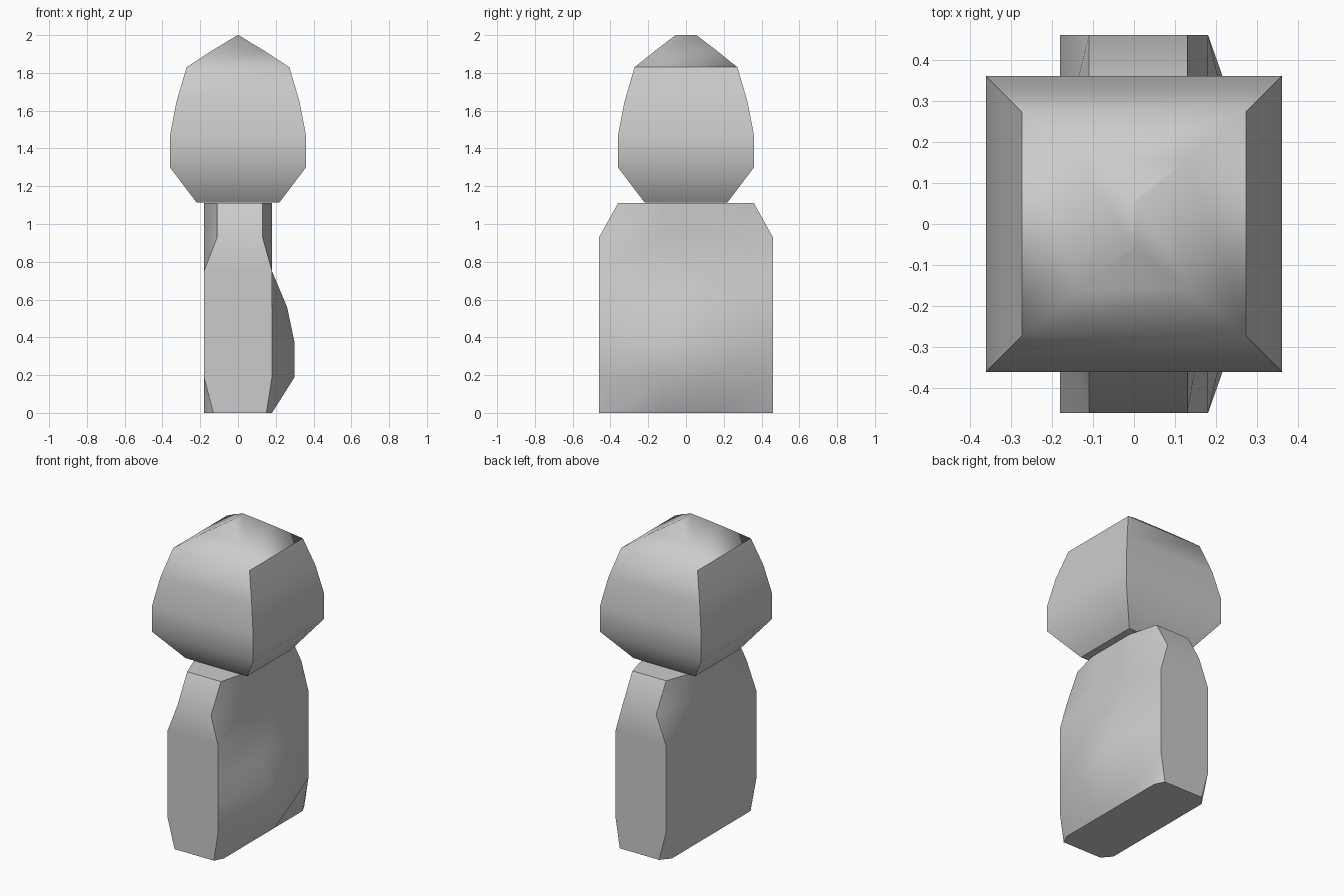
import bpy, bmesh, math

if "Cube" in bpy.data.objects:
    bpy.data.objects.remove(bpy.data.objects["Cube"])


def loft(name, rings, sharp_deg, soft_above=99):
    """Skin stacked rings, cap both ends, keep hard edges sharp."""
    bm = bmesh.new()
    loops = [[bm.verts.new(p) for p in r] for r in rings]
    n = len(loops[0])
    for a, b in zip(loops, loops[1:]):
        for i in range(n):
            j = (i + 1) % n
            bm.faces.new((a[i], a[j], b[j], b[i]))
    bm.faces.new(loops[0][::-1])
    bm.faces.new(loops[-1])
    bmesh.ops.remove_doubles(bm, verts=bm.verts, dist=0.0005)
    bmesh.ops.recalc_face_normals(bm, faces=bm.faces)
    for f in bm.faces:
        f.smooth = True
    for e in bm.edges:
        soft = max(v.co.z for v in e.verts) > soft_above
        e.smooth = soft or e.calc_face_angle(0) < math.radians(sharp_deg)
    me = bpy.data.meshes.new(name)
    bm.to_mesh(me)
    bm.free()
    ob = bpy.data.objects.new(name, me)
    bpy.context.collection.objects.link(ob)
    return ob


# Head: square rings ending in a short roof ridge along y
head_profile = [(0.22, 0.22, 1.115), (0.36, 0.36, 1.30), (0.36, 0.36, 1.47),
                (0.325, 0.325, 1.65), (0.272, 0.272, 1.83),
                (0.135, 0.16, 1.92), (0.0, 0.055, 2.0)]
rings = [[(-x, -y, z), (x, -y, z), (x, y, z), (-x, y, z)] for x, y, z in head_profile]
# the ridge ring collapses to a line, so leave it a hair wide
rings[-1] = [(math.copysign(0.002, s), y, z) for s, (x, y, z) in zip((-1, 1, 1, -1), rings[-1])]
loft("head", rings, 40, 1.9)


# Body: narrow slab with cut corners and a belly bulging to +x
# z, half depth, left corner x, right corner x, chamfer end y, belly x, belly half depth
levels = [(0.00, 0.46, -0.13, 0.15, 0.40, 0.18, 0.12),
          (0.19, 0.46, -0.18, 0.18, 0.46, 0.30, 0.12),
          (0.37, 0.46, -0.18, 0.18, 0.46, 0.30, 0.12),
          (0.56, 0.46, -0.18, 0.18, 0.46, 0.26, 0.12),
          (0.75, 0.46, -0.18, 0.18, 0.46, 0.18, 0.12),
          (0.93, 0.46, -0.11, 0.13, 0.22, 0.18, 0.12),
          (1.11, 0.36, -0.11, 0.13, 0.17, 0.18, 0.12)]
rings = []
for z, d, lx, rx, cy, bx, by in levels:
    rings.append([(lx, -d, z), (rx, -d, z), (0.18, -cy, z), (bx, -by, z),
                  (bx, by, z), (0.18, cy, z), (rx, d, z), (lx, d, z),
                  (-0.18, cy, z), (-0.18, by, z), (-0.18, -by, z), (-0.18, -cy, z)])
loft("body", rings, 42)
